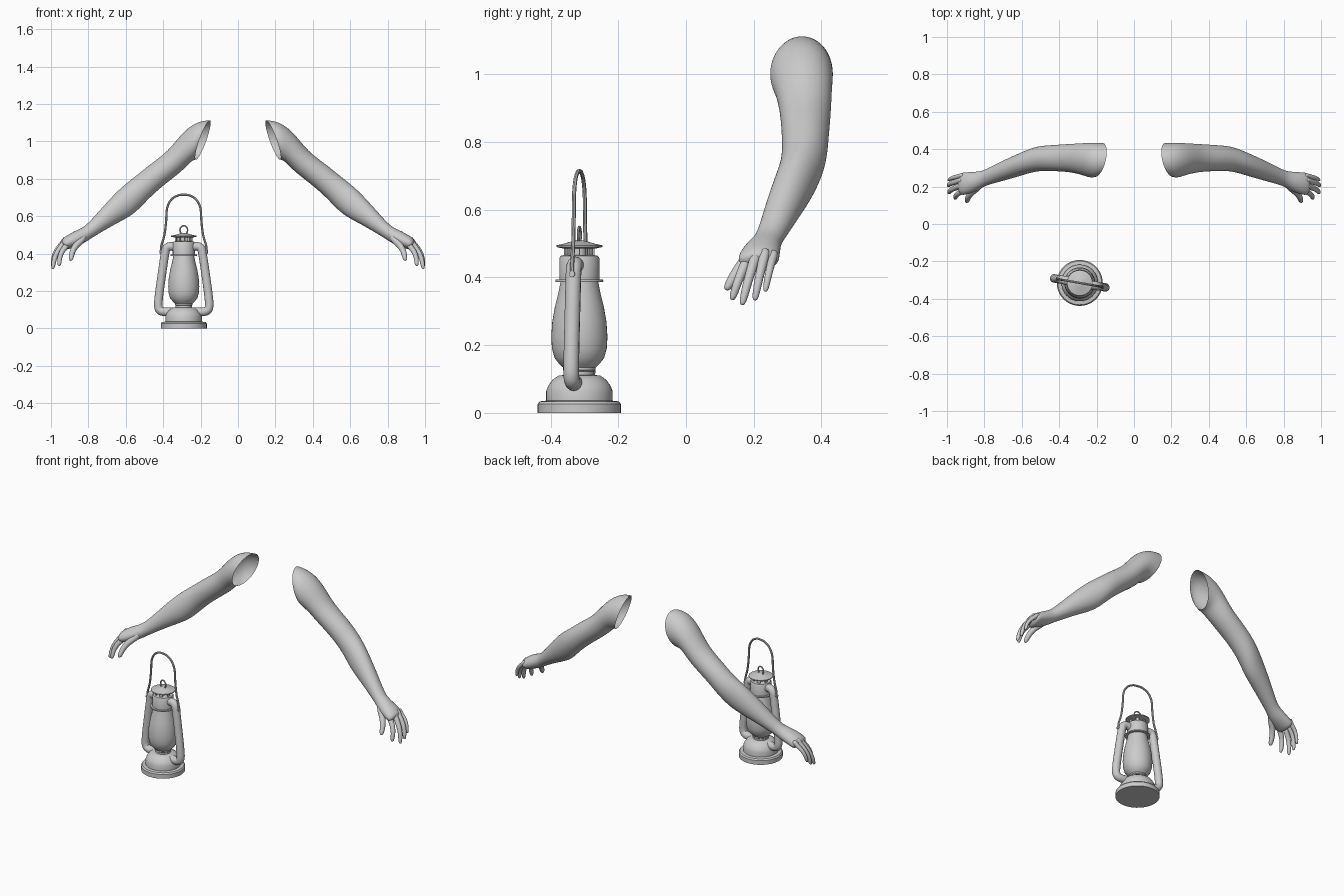
import bpy, bmesh, math
from mathutils import Vector, Matrix

cube = bpy.data.objects.get("Cube")
if cube:
    bpy.data.objects.remove(cube, do_unlink=True)

grey = bpy.data.materials.new("plain_grey")
grey.use_nodes = True
GREY = (0.6, 0.6, 0.6, 1)
grey.diffuse_color = GREY
grey.node_tree.nodes["Principled BSDF"].inputs["Base Color"].default_value = GREY

LAMP = Matrix.Translation((-0.29, -0.315, 0)) @ Matrix.Rotation(math.radians(-10), 4, 'Z')


def finish(name, bm, angle=35):
    """Turn a bmesh into a smooth-shaded object."""
    bmesh.ops.recalc_face_normals(bm, faces=bm.faces)
    mesh = bpy.data.meshes.new(name)
    bm.to_mesh(mesh)
    bm.free()
    mesh.materials.append(grey)
    ob = bpy.data.objects.new(name, mesh)
    bpy.context.collection.objects.link(ob)
    bpy.ops.object.select_all(action='DESELECT')
    bpy.context.view_layer.objects.active = ob
    ob.select_set(True)
    bpy.ops.object.shade_smooth_by_angle(angle=math.radians(angle))
    return ob


def skin(bm, rings, cap_start=True):
    """Bridge a list of point rings into a tube."""
    loops = [[bm.verts.new(p) for p in ring] for ring in rings]
    n = len(loops[0])
    for a, b in zip(loops, loops[1:]):
        for i in range(n):
            j = (i + 1) % n
            bm.faces.new((a[i], a[j], b[j], b[i]))
    if cap_start:
        bm.faces.new(loops[0])
    bm.faces.new(loops[-1])


def circle(center, u, v, n):
    return [center + u * math.cos(t) + v * math.sin(t)
            for t in (math.tau * i / n for i in range(n))]


def sweep(bm, points, radii, n):
    """Round tube along a path."""
    side = None
    rings = []
    for i, p in enumerate(points):
        d = (points[min(i + 1, len(points) - 1)] - points[max(i - 1, 0)]).normalized()
        if side is None:
            side = d.cross(Vector((0, 1, 0))).normalized()
        side = (side - d * side.dot(d)).normalized()
        rings.append(circle(p, side * radii[i], d.cross(side) * radii[i], n))
    skin(bm, rings)


def subdivide(ob, levels):
    mod = ob.modifiers.new("smooth", 'SUBSURF')
    mod.levels = mod.render_levels = levels


# Arm sections: upper x, z, lower x, z, front y, back y
ARM = [
    (.15, 1.115, .225, .90, .25, .435), (.215, 1.11, .245, .895, .243, .437),
    (.295, 1.055, .27, .87, .262, .433), (.375, .945, .31, .83, .277, .43),
    (.47, .88, .41, .755, .282, .423), (.55, .812, .49, .68, .283, .418),
    (.625, .757, .555, .607, .262, .388), (.705, .672, .65, .56, .236, .35),
    (.795, .568, .745, .505, .212, .303), (.832, .538, .79, .477, .197, .283),
    (.872, .522, .83, .45, .172, .28), (.93, .49, .895, .425, .15, .277),
    (.95, .465, .92, .42, .158, .272)]

# Fingers: knuckle, tip, thickness
FINGERS = {
    "index_finger": ((.912, .178, .445), (.958, .135, .333), .015),
    "middle_finger": ((.93, .203, .452), (.993, .165, .318), .015),
    "ring_finger": ((.935, .23, .456), (.996, .203, .332), .014),
    "little_finger": ((.93, .256, .456), (.993, .234, .358), .012),
    "thumb": ((.835, .195, .472), (.897, .117, .363), .018)}


def make_arm(prefix, s):
    bm = bmesh.new()
    rings = []
    for k, (ux, uz, lx, lz, y0, y1) in enumerate(ARM):
        c = Vector((s * (ux + lx) / 2, (y0 + y1) / 2, (uz + lz) / 2))
        up = Vector((s * (ux - lx) / 2, 0, (uz - lz) / 2))
        # The open shoulder cut turns slightly to the front
        lean = -.02 if k == 0 else 0
        back = Vector((s * lean, (y1 - y0) / 2, 0))
        rings.append(circle(c, up, back, 16))
    skin(bm, rings, cap_start=False)
    subdivide(finish(prefix + "_arm", bm, 180), 2)

    for name, (knuckle, tip, r) in FINGERS.items():
        a, b = (Vector((s * x, y, z)) for x, y, z in (knuckle, tip))
        d = b - a
        out = Vector((s * .014, 0, .008))
        path = [a - d * .25, a, a + d * .35 + out, a + d * .7 + out * .8,
                b - d * .08, b]
        bm = bmesh.new()
        sweep(bm, path, [r * f for f in (1.1, 1.15, 1, .9, .75, .35)], 10)
        subdivide(finish(f"{prefix}_{name}", bm, 180), 1)


make_arm("left", 1)
make_arm("right", -1)


def lathe(name, profile, n=40):
    """Spin an (r, z) profile about the lantern axis."""
    bm = bmesh.new()
    skin(bm, [circle(Vector((0, 0, z)), Vector((r, 0, 0)), Vector((0, r, 0)), n)
              for r, z in profile])
    bm.transform(LAMP)
    finish(name, bm)


def spline(points, steps=6):
    """Smooth path through (x, z) points."""
    p = [Vector((x, 0, z)) for x, z in points]
    p = [p[0] * 2 - p[1]] + p + [p[-1] * 2 - p[-2]]
    out = []
    for a, b, c, d in zip(p, p[1:], p[2:], p[3:]):
        for i in range(steps):
            t = i / steps
            out.append(b + (c - a) * t / 2 + (a * 2 - b * 5 + c * 4 - d) * t * t / 2
                       + (b * 3 - a - c * 3 + d) * t ** 3 / 2)
    return out + [p[-2]]


def pipe(name, points, r, n=12):
    path = spline(points)
    bm = bmesh.new()
    sweep(bm, path, [r] * len(path), n)
    bm.transform(LAMP)
    finish(name, bm)


# Lantern body
lathe("lantern_base", [(.123, 0), (.123, .026), (.117, .034), (.098, .036),
                       (.098, .065), (.092, .08), (.08, .097), (.062, .11), (.045, .112)])
lathe("burner_neck", [(.043, .108), (.043, .122), (.048, .126), (.048, .134), (.043, .14)])
lathe("lantern_globe", [(.046, .132), (.06, .145), (.073, .162), (.081, .19), (.083, .225),
                        (.08, .27), (.072, .315), (.062, .355), (.055, .39)])
lathe("globe_plate", [(.07, .387), (.071, .39), (.07, .394)])
lathe("chimney", [(.059, .393), (.059, .457), (.055, .464), (.045, .466)])
lathe("vent_core", [(.02, .464), (.02, .49)], 20)
lathe("lantern_cap", [(.046, .485), (.068, .49), (.068, .495), (.045, .5),
                      (.025, .506), (.008, .51)])

# Vent posts under the cap
bm = bmesh.new()
for i in range(6):
    turn = Matrix.Rotation(math.tau * i / 6, 4, 'Z')
    bmesh.ops.create_cube(bm, size=1, matrix=LAMP @ turn @ Matrix.Translation((.042, 0, .475))
                          @ Matrix.Diagonal((.006, .018, .026, 1)))
finish("vent_posts", bm)

# Side tubes with the small lugs that hold the bail
TUBE = [(.055, .088), (.115, .09), (.137, .112), (.135, .17), (.12, .28),
        (.105, .38), (.095, .425), (.075, .438), (.05, .436)]
for side, s in (("left", 1), ("right", -1)):
    pipe(side + "_side_tube", [(s * x, z) for x, z in TUBE], .023, 14)
    pipe(side + "_bail_lug", [(s * .1, .41), (s * .13, .41)], .009)

# Wire bail and lifting loop
half = [(.124, .408), (.122, .44), (.105, .5), (.096, .57), (.09, .645), (.066, .69), (.03, .711)]
pipe("bail_handle", half + [(0, .714)] + [(-x, z) for x, z in reversed(half)], .006, 8)
loop = [(.012, .503), (.02, .52), (.019, .535), (.01, .546)]
pipe("top_loop", loop + [(0, .549)] + [(-x, z) for x, z in reversed(loop)], .004, 8)
